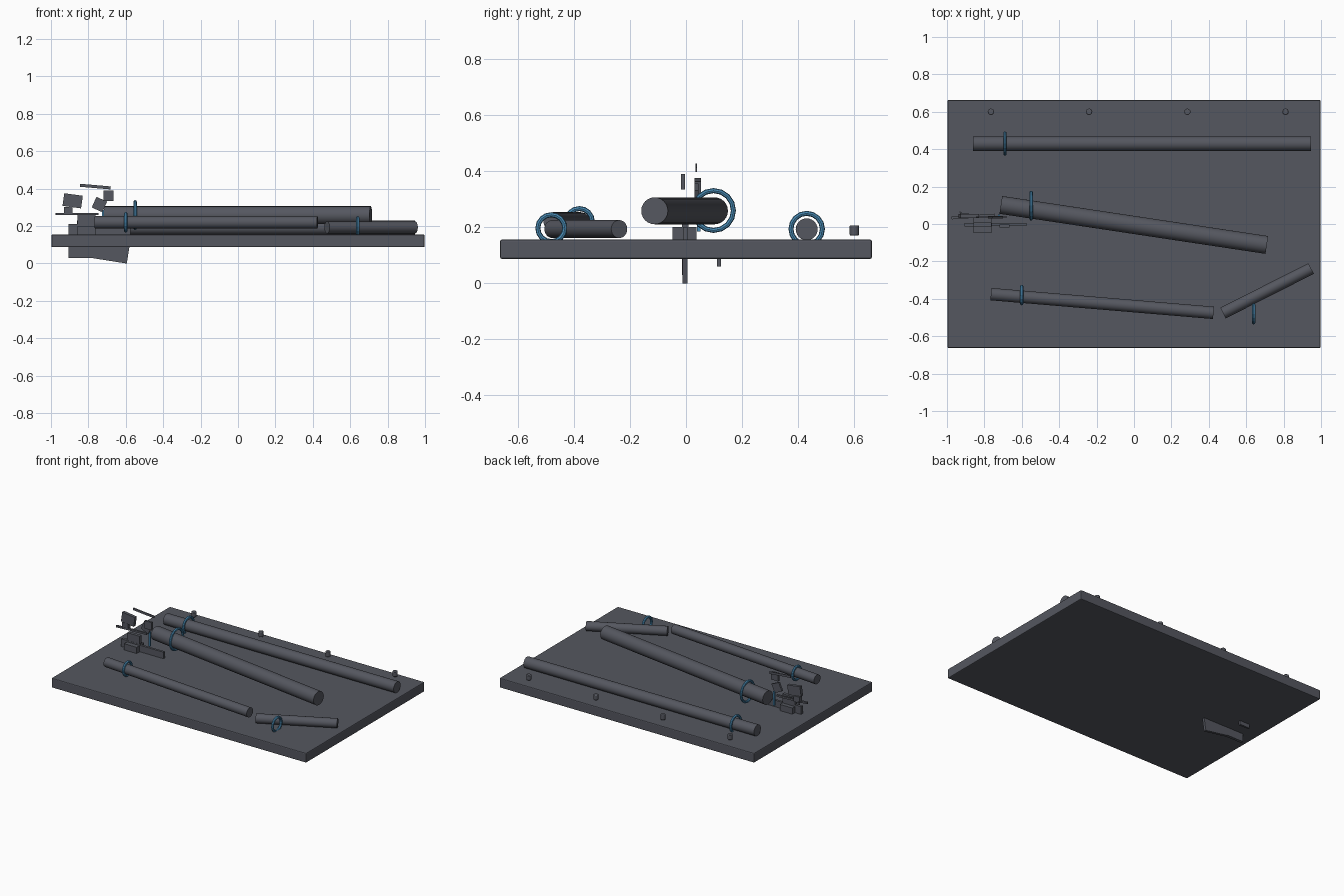
import bpy
from math import radians, atan2, hypot, pi

if "Cube" in bpy.data.objects:
    bpy.data.objects.remove(bpy.data.objects["Cube"])


def material(name, rgb):
    m = bpy.data.materials.new(name)
    m.diffuse_color = (*rgb, 1)
    m.use_nodes = True
    m.node_tree.nodes["Principled BSDF"].inputs["Base Color"].default_value = m.diffuse_color
    return m


SLATE = material("slate", (0.09, 0.095, 0.115))
BLUE = material("blue", (0.07, 0.27, 0.48))


def finish(name, mat=SLATE, bevel=0, smooth=False):
    o = bpy.context.object
    o.name = name
    o.data.materials.append(mat)
    if bevel:
        m = o.modifiers.new("bevel", 'BEVEL')
        m.width = bevel
        m.segments = 2
    if smooth:
        bpy.ops.object.shade_smooth_by_angle(angle=radians(35))
    return o


def box(name, centre, size, tilt=0, yaw=0, mat=SLATE, bevel=0):
    """Box with a tilt in degrees about y and a yaw about z."""
    bpy.ops.mesh.primitive_cube_add(size=1, location=centre)
    o = bpy.context.object
    o.rotation_euler = (0, radians(tilt), radians(yaw))
    o.scale = size
    bpy.ops.object.transform_apply(location=False, rotation=False, scale=True)
    return finish(name, mat, bevel)


def rod(name, a, b, z, r):
    """Horizontal cylinder between two plan points."""
    dx, dy = b[0] - a[0], b[1] - a[1]
    bpy.ops.mesh.primitive_cylinder_add(
        vertices=24, radius=r, depth=hypot(dx, dy),
        location=((a[0] + b[0]) / 2, (a[1] + b[1]) / 2, z),
        rotation=(0, pi / 2, atan2(dy, dx)))
    finish(name, smooth=True)


def ring(name, centre, outer, minor=0.009):
    bpy.ops.mesh.primitive_torus_add(
        major_segments=16, minor_segments=8, major_radius=outer - minor,
        minor_radius=minor, location=centre, rotation=(0, pi / 2, 0))
    finish(name, BLUE)


# Display board
box("board", (0, 0, 0.121), (1.995, 1.325, 0.068), bevel=0.006)

# Rods, each with a blue band
rod("back_rod", (-0.86, 0.43), (0.945, 0.43), 0.192, 0.039)
ring("back_band", (-0.69, 0.43, 0.193), 0.065)
rod("middle_rod", (-0.712, 0.102), (0.71, -0.112), 0.258, 0.048)
ring("middle_band", (-0.55, 0.098, 0.259), 0.08)
rod("front_rod", (-0.765, -0.375), (0.425, -0.475), 0.22, 0.033)
ring("front_band", (-0.60, -0.38, 0.22), 0.055)
rod("short_rod", (0.476, -0.476), (0.947, -0.238), 0.193, 0.032)
ring("short_band", (0.64, -0.48, 0.196), 0.057)

# Row of pegs along the back
for i in range(4):
    bpy.ops.mesh.primitive_cylinder_add(
        vertices=16, radius=0.017, depth=0.036,
        location=(-0.765 + i * 0.525, 0.6, 0.188))
    finish(f"peg_{i + 1}", bevel=0.004, smooth=True)

# Bracket through the board
box("bracket_blade", (-0.832, -0.004, 0.12), (0.146, 0.02, 0.18))
box("bracket_tail", (-0.675, -0.004, 0.068), (0.18, 0.018, 0.11), tilt=9)
box("lower_clip", (-0.82, 0.118, 0.085), (0.08, 0.014, 0.05))
box("bracket_bar", (-0.717, -0.003, 0.178), (0.285, 0.016, 0.046))
box("bracket_base", (-0.81, -0.005, 0.178), (0.098, 0.085, 0.044))
box("bracket_post", (-0.81, -0.002, 0.232), (0.098, 0.022, 0.066))

# Loose small plates and blocks above the bracket
box("shelf_plate", (-0.86, 0.04, 0.264), (0.23, 0.014, 0.012), yaw=4)
box("shelf_support", (-0.907, 0.045, 0.282), (0.046, 0.03, 0.042))
box("tilted_block", (-0.884, 0.042, 0.335), (0.1, 0.022, 0.068), tilt=8)
box("turned_block", (-0.741, 0.037, 0.315), (0.062, 0.014, 0.062), tilt=24)
box("upper_block", (-0.692, -0.011, 0.362), (0.055, 0.015, 0.055))
box("top_bar", (-0.763, 0.037, 0.411), (0.165, 0.006, 0.016), tilt=5)
box("wing_plate", (-0.91, 0.05, 0.266), (0.055, 0.006, 0.01), yaw=-35)
box("blue_tab", (-0.722, 0.045, 0.235), (0.012, 0.012, 0.1), mat=BLUE)
